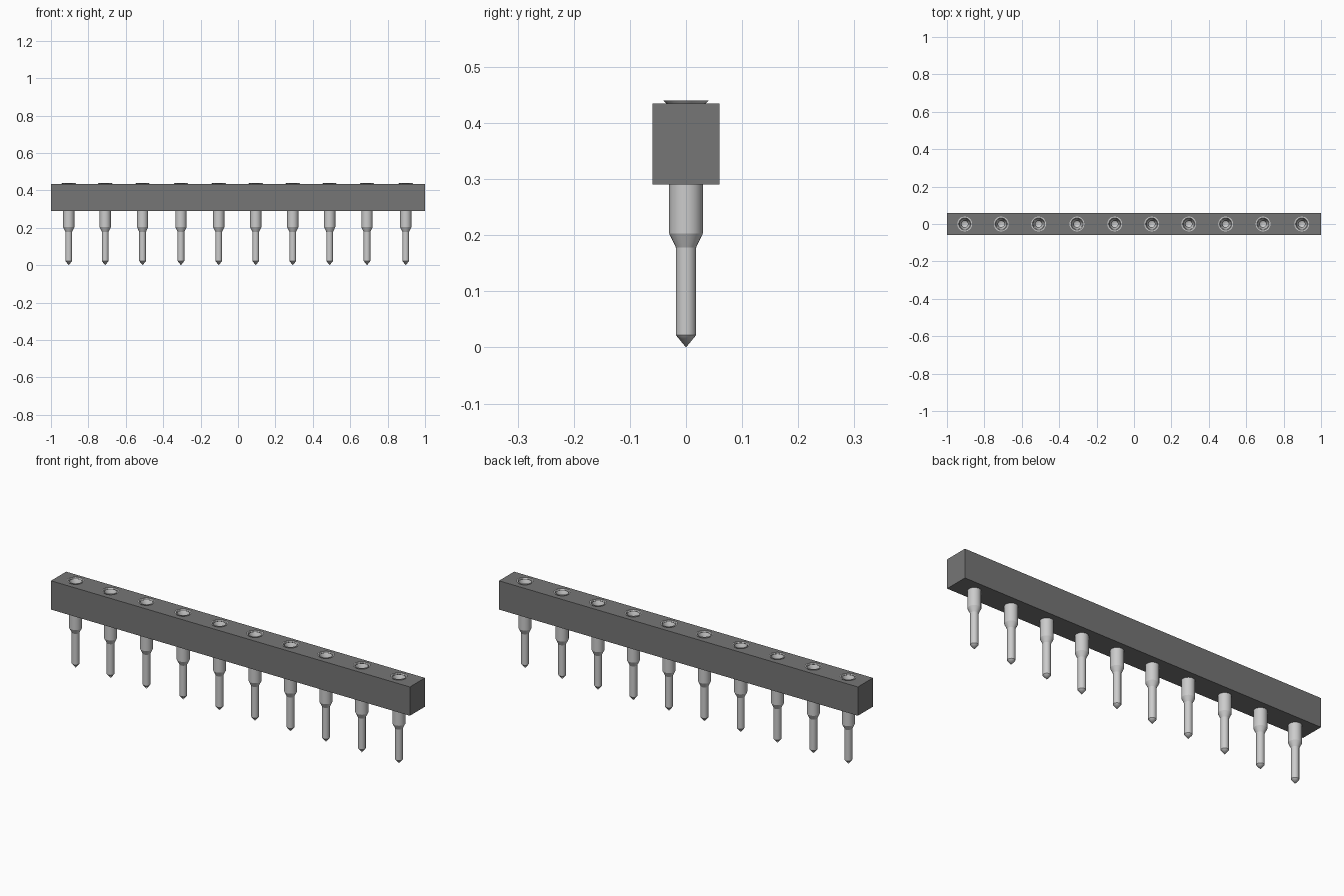
import bpy, bmesh, math

if "Cube" in bpy.data.objects:
    bpy.data.objects.remove(bpy.data.objects["Cube"], do_unlink=True)


def material(name, color):
    m = bpy.data.materials.new(name)
    m.use_nodes = True
    m.diffuse_color = (*color, 1)
    m.node_tree.nodes["Principled BSDF"].inputs["Base Color"].default_value = (*color, 1)
    return m


def add_object(name, bm, mat):
    bmesh.ops.recalc_face_normals(bm, faces=bm.faces)
    mesh = bpy.data.meshes.new(name)
    bm.to_mesh(mesh)
    bm.free()
    mesh.materials.append(mat)
    ob = bpy.data.objects.new(name, mesh)
    bpy.context.collection.objects.link(ob)
    return ob


def lathe(bm, profile, x, sides=20):
    """Revolve (radius, z) points about a vertical axis at x; radius 0 is a pole."""
    rings = []
    for r, z in profile:
        n = sides if r else 1
        rings.append([bm.verts.new((x + r * math.cos(math.tau * i / sides),
                                    r * math.sin(math.tau * i / sides), z)) for i in range(n)])
    for a, b in zip(rings, rings[1:]):
        for i in range(sides):
            j = (i + 1) % sides
            quad = [a[i % len(a)], a[j % len(a)], b[j % len(b)], b[i % len(b)]]
            bm.faces.new(list(dict.fromkeys(quad)))


plastic = material("dark grey plastic", (0.18, 0.18, 0.18))
metal = material("light grey metal", (0.6, 0.6, 0.6))

PIN_X = [-0.905, -0.71, -0.51, -0.305, -0.103, 0.095, 0.293, 0.49, 0.69, 0.897]

# Housing bar
bm = bmesh.new()
bmesh.ops.create_cube(bm, size=1)
for v in bm.verts:
    v.co = (v.co.x * 2, v.co.y * 0.12, 0.3625 + v.co.z * 0.145)
housing = add_object("housing", bm, plastic)

# Drill the pin holes through the bar
bm = bmesh.new()
for x in PIN_X:
    lathe(bm, [(0, 0.25), (0.0295, 0.25), (0.0295, 0.48), (0, 0.48)], x)
cutter = add_object("hole_cutter", bm, plastic)
cutter.hide_render = True
mod = housing.modifiers.new("holes", "BOOLEAN")
mod.operation, mod.solver, mod.object = "DIFFERENCE", "EXACT", cutter
bpy.context.view_layer.objects.active = housing
bpy.ops.object.modifier_apply(modifier=mod.name)
bpy.data.objects.remove(cutter, do_unlink=True)

# Socket pins: pointed tip, stepped shank, flared rim and funnel-shaped bore
profile = [(0, 0), (0.018, 0.022), (0.018, 0.178), (0.03, 0.203), (0.03, 0.434),
           (0.034, 0.434), (0.04, 0.44), (0.033, 0.44), (0.017, 0.405),
           (0.017, 0.30), (0, 0.29)]
for k, x in enumerate(PIN_X, 1):
    bm = bmesh.new()
    lathe(bm, profile, x)
    pin = add_object(f"socket_pin_{k}", bm, metal)
    bpy.ops.object.select_all(action="DESELECT")
    pin.select_set(True)
    bpy.context.view_layer.objects.active = pin
    bpy.ops.object.shade_smooth_by_angle(angle=math.radians(25))
